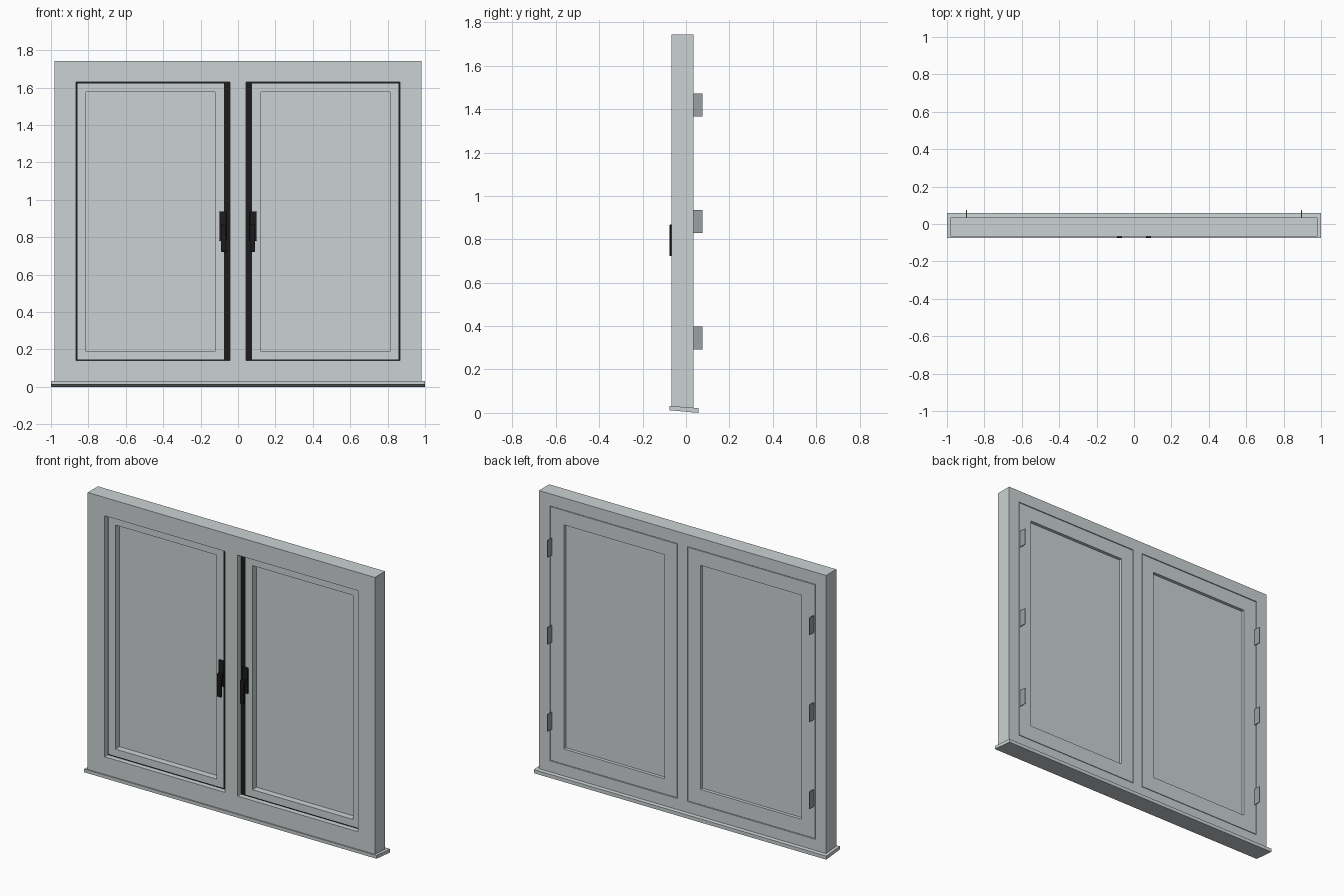
import bpy, bmesh

if "Cube" in bpy.data.objects:
    bpy.data.objects.remove(bpy.data.objects["Cube"])


def material(name, rgb):
    m = bpy.data.materials.new(name)
    m.diffuse_color = (*rgb, 1)
    m.use_nodes = True
    m.node_tree.nodes["Principled BSDF"].inputs["Base Color"].default_value = m.diffuse_color
    return m


PAINT = material("pale grey paint", (0.60, 0.645, 0.655))
BLACK = material("black rubber", (0.012, 0.012, 0.012))
METAL = material("hinge grey", (0.33, 0.355, 0.36))


def finish(name, bm, mat):
    bmesh.ops.recalc_face_normals(bm, faces=bm.faces[:])
    mesh = bpy.data.meshes.new(name)
    bm.to_mesh(mesh)
    bm.free()
    mesh.materials.append(mat)
    ob = bpy.data.objects.new(name, mesh)
    bpy.context.collection.objects.link(ob)
    return ob


def box(name, x, y, z, mat, bevel=0):
    bm = bmesh.new()
    bmesh.ops.create_cube(bm, size=1)
    for v in bm.verts:
        v.co = [lo + (c + 0.5) * (hi - lo) for c, (lo, hi) in zip(v.co, (x, y, z))]
    if bevel:
        bmesh.ops.bevel(bm, geom=bm.edges[:], offset=bevel, segments=2,
                        profile=0.5, affect='EDGES')
    return finish(name, bm, mat)


def ring(name, outer, inner, y, mat):
    """Rectangular frame; outer and inner are (x0, x1, z0, z1)."""
    bm = bmesh.new()
    loops = []
    for (x0, x1, z0, z1) in (outer, inner):
        for yy in y:
            loops.append([bm.verts.new((a, yy, b)) for a, b in
                          ((x0, z0), (x1, z0), (x1, z1), (x0, z1))])
    of, ob_, inf, inb = loops
    for a, b in ((of, inf), (inf, inb), (inb, ob_), (ob_, of)):
        for i in range(4):
            j = (i + 1) % 4
            bm.faces.new((a[i], a[j], b[j], b[i]))
    return finish(name, bm, mat)


def span(s, a, b):
    return tuple(sorted((s * a, s * b)))


# Outer frame with centre mullion, stepped openings cut through it
frame = box("frame", (-0.982, 0.982), (-0.066, 0.034), (0.018, 1.743), PAINT)
cutters = []
for s in (-1, 1):
    cutters.append(box("cutter", span(s, 0.043, 0.866), (-0.2, 0.2), (0.14, 1.63), PAINT))
    cutters.append(box("cutter", span(s, 0.033, 0.908), (-0.008, 0.2), (0.092, 1.668), PAINT))
bpy.context.view_layer.objects.active = frame
for c in cutters:
    c.hide_render = True
    mod = frame.modifiers.new("opening", 'BOOLEAN')
    mod.operation = 'DIFFERENCE'
    mod.solver = 'EXACT'
    mod.object = c
    bpy.ops.object.modifier_apply(modifier=mod.name)
for c in cutters:
    bpy.data.objects.remove(c)

# Sloping sill board under the frame
bm = bmesh.new()
ends = [[bm.verts.new((x, y, z)) for y, z in
         ((-0.075, 0.012), (0.058, 0.0), (0.058, 0.022), (-0.075, 0.032))]
        for x in (-1, 1)]
for e in ends:
    bm.faces.new(e)
for i in range(4):
    j = (i + 1) % 4
    bm.faces.new((ends[0][i], ends[0][j], ends[1][j], ends[1][i]))
finish("sill", bm, PAINT)

for s, side in ((-1, "left"), (1, "right")):
    pane = (*span(s, 0.123, 0.813), 0.19, 1.575)
    # Opening sash: narrow front part and wider rear flange
    ring(side + "_sash_front", (*span(s, 0.075, 0.859), 0.147, 1.623), pane,
         (-0.036, -0.006), PAINT)
    ring(side + "_sash_flange", (*span(s, 0.037, 0.904), 0.096, 1.664), pane,
         (-0.006, 0.033), PAINT)
    # Black gasket between the sash and the frame
    ring(side + "_gasket", (*span(s, 0.043, 0.866), 0.14, 1.63),
         (*span(s, 0.075, 0.859), 0.147, 1.623), (-0.034, -0.006), BLACK)
    # Infill panel
    box(side + "_panel", span(s, 0.118, 0.818), (0.004, 0.013), (0.185, 1.58), PAINT)
    # Hinge leaves on the back
    for i, z in enumerate((0.291, 0.829, 1.367)):
        box(f"{side}_hinge_{i + 1}", span(s, 0.893, 0.898), (0.033, 0.076),
            (z, z + 0.106), METAL)
    # Handle: back plate, spindle and lever
    box(side + "_handle_plate", span(s, 0.062, 0.1), (-0.052, -0.036),
        (0.78, 0.937), BLACK, 0.003)
    box(side + "_handle_spindle", span(s, 0.068, 0.09), (-0.066, -0.05),
        (0.835, 0.865), BLACK)
    box(side + "_handle_lever", span(s, 0.064, 0.092), (-0.076, -0.062),
        (0.722, 0.868), BLACK, 0.004)
